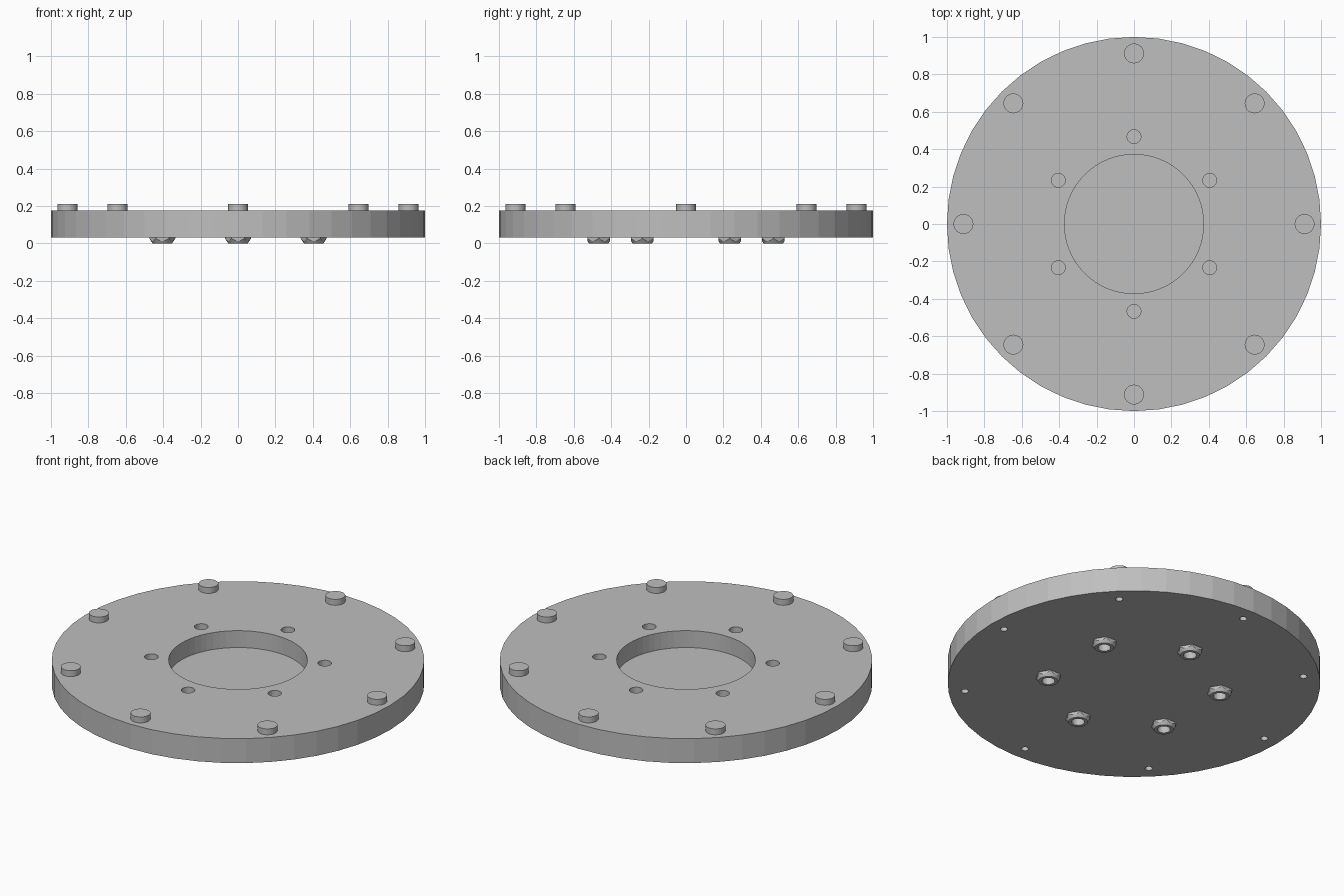
import bpy, bmesh
from math import cos, sin, pi
from mathutils import Matrix

cube = bpy.data.objects.get("Cube")
if cube:
    bpy.data.objects.remove(cube, do_unlink=True)

grey = bpy.data.materials.new("light grey")
grey.use_nodes = True
COLOUR = (0.52, 0.52, 0.52, 1)
grey.diffuse_color = COLOUR
grey.node_tree.nodes["Principled BSDF"].inputs["Base Color"].default_value = COLOUR

DISC_BOTTOM, DISC_TOP = 0.03, 0.175


def ring(count, radius, start=0.0):
    """Evenly spaced points on a circle."""
    angles = [start + 2 * pi * i / count for i in range(count)]
    return [(radius * cos(a), radius * sin(a)) for a in angles]


def frustums(name, parts):
    """One object from (x, y, z0, z1, r0, r1, sides) frustums."""
    bm = bmesh.new()
    for x, y, z0, z1, r0, r1, sides in parts:
        place = Matrix.Translation((x, y, (z0 + z1) / 2)) @ Matrix.Rotation(pi / 2, 4, "Z")
        bmesh.ops.create_cone(bm, cap_ends=True, segments=sides, radius1=r0,
                              radius2=r1, depth=z1 - z0, matrix=place)
    mesh = bpy.data.meshes.new(name)
    bm.to_mesh(mesh)
    bm.free()
    mesh.materials.append(grey)
    obj = bpy.data.objects.new(name, mesh)
    bpy.context.collection.objects.link(obj)
    return obj


def carve(obj, tool, operation="DIFFERENCE"):
    """Apply a boolean and drop the cutter."""
    mod = obj.modifiers.new("carve", "BOOLEAN")
    mod.operation, mod.object, mod.solver = operation, tool, "EXACT"
    bpy.context.view_layer.objects.active = obj
    bpy.ops.object.modifier_apply(modifier=mod.name)
    bpy.data.objects.remove(tool, do_unlink=True)


bolt_points = ring(6, 0.467, pi / 2)
foot_points = ring(8, 0.912)

# Disc with a centre recess, bolt holes and foot screw holes
disc = frustums("disc", [(0, 0, DISC_BOTTOM, DISC_TOP, 1, 1, 48)])
cuts = [(0, 0, 0.075, 0.3, 0.372, 0.372, 64)]
for x, y in bolt_points:
    cuts.append((x, y, 0.06, 0.3, 0.037, 0.037, 24))
    cuts.append((x, y, -0.1, 0.05, 0.035, 0.035, 24))
for x, y in foot_points:
    cuts.append((x, y, -0.1, 0.17, 0.02, 0.02, 16))
carve(disc, frustums("disc_cutter", cuts))

# Round feet on the top rim
for i, (x, y) in enumerate(foot_points):
    frustums(f"foot_{i + 1}", [(x, y, DISC_TOP, 0.21, 0.053, 0.053, 32)])

# Chamfered hexagonal nuts under the disc
nut = frustums("nut_1", [(0, 0, 0, DISC_BOTTOM, 0.07, 0.07, 6)])
carve(nut, frustums("nut_chamfer", [(0, 0, 0, 0.06, 0.052, 0.092, 32)]), "INTERSECT")
carve(nut, frustums("nut_bore", [(0, 0, -0.1, 0.1, 0.035, 0.035, 24)]))
for i, (x, y) in enumerate(bolt_points):
    if i:
        nut = bpy.data.objects.new(f"nut_{i + 1}", nut.data)
        bpy.context.collection.objects.link(nut)
    nut.location = (x, y, 0)
